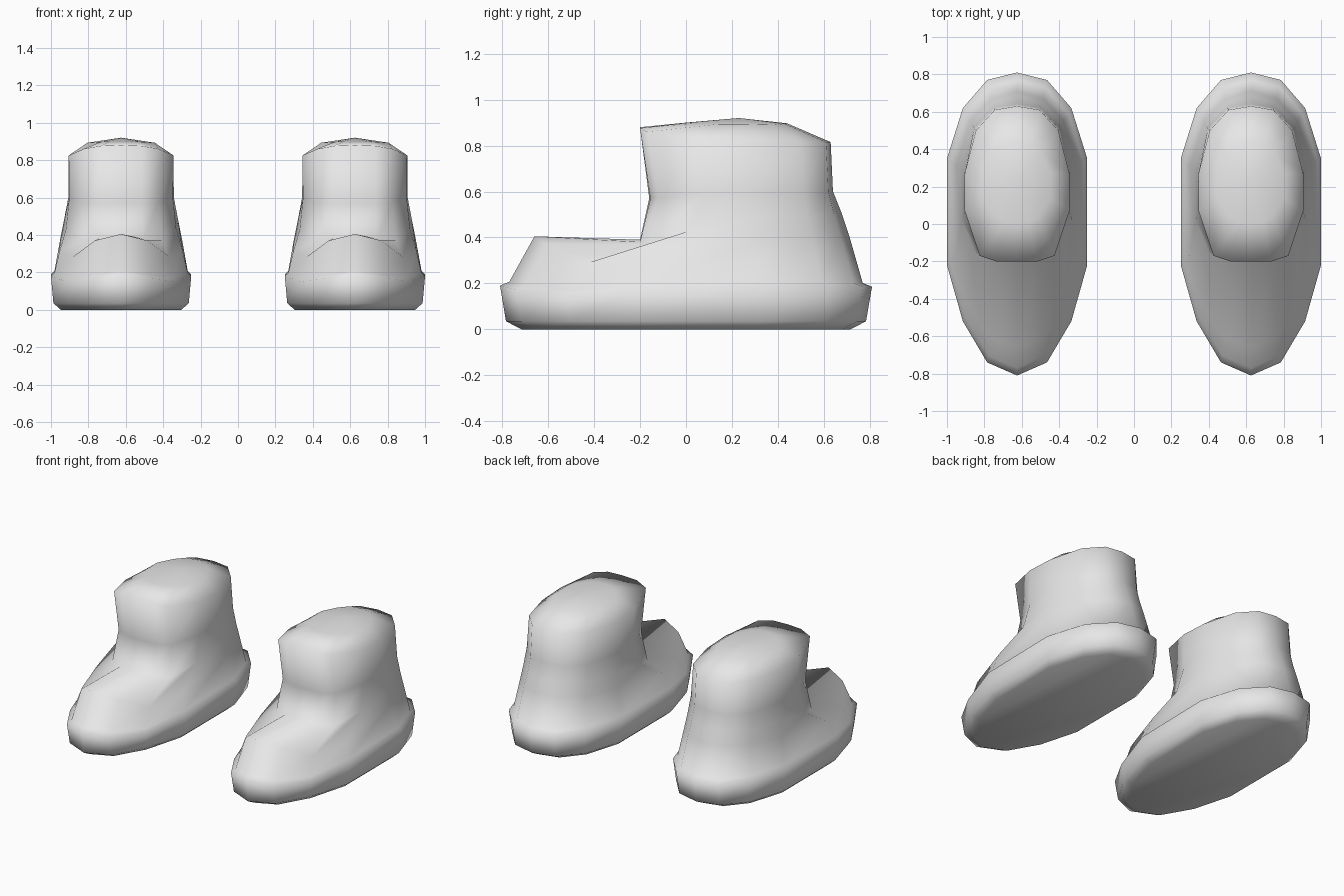
import bpy, bmesh

cube = bpy.data.objects.get("Cube")
if cube:
    bpy.data.objects.remove(cube, do_unlink=True)

grey = bpy.data.materials.new("light grey")
grey.use_nodes = True
grey.diffuse_color = (0.8, 0.8, 0.8, 1)
grey.node_tree.nodes["Principled BSDF"].inputs["Base Color"].default_value = (0.8, 0.8, 0.8, 1)

# Half outline of the sole, toe to heel
SOLE = [(0, -0.81), (0.16, -0.74), (0.29, -0.52), (0.375, -0.22),
        (0.375, 0.35), (0.29, 0.62), (0.16, 0.77), (0, 0.81)]
WELT_Z = [0.19, 0.17, 0.15, 0.18, 0.19, 0.19, 0.185, 0.185]


def sole_ring(sx, sy, zs):
    return [(x * sx, y * sy, z) for (x, y), z in zip(SOLE, zs)]


# Half cross-sections from the toe cap up to the rim, toe to heel
VAMP = [(0, -0.66, 0.405), (0.14, -0.61, 0.37), (0.255, -0.44, 0.285), (0.33, -0.17, 0.31),
        (0.325, 0.31, 0.38), (0.25, 0.55, 0.40), (0.14, 0.67, 0.41), (0, 0.71, 0.41)]
INSTEP = [(0, -0.2, 0.39), (0.12, -0.2, 0.38), (0.22, -0.16, 0.37), (0.295, 0.02, 0.43),
          (0.305, 0.3, 0.48), (0.24, 0.53, 0.49), (0.13, 0.645, 0.5), (0, 0.68, 0.5)]
ANKLE = [(0, -0.16, 0.57), (0.11, -0.155, 0.57), (0.2, -0.12, 0.575), (0.278, 0.07, 0.59),
         (0.282, 0.28, 0.6), (0.23, 0.51, 0.6), (0.125, 0.62, 0.6), (0, 0.64, 0.6)]
RIM = [(0, -0.2, 0.88), (0.11, -0.2, 0.876), (0.2, -0.17, 0.86), (0.28, 0.07, 0.825),
       (0.28, 0.27, 0.815), (0.22, 0.5, 0.815), (0.12, 0.61, 0.815), (0, 0.63, 0.815)]
DOME = [(0, 0.0, 0.9), (0.06, 0.01, 0.9), (0.11, 0.04, 0.897), (0.18, 0.14, 0.893),
        (0.18, 0.27, 0.893), (0.13, 0.38, 0.89), (0.07, 0.43, 0.895), (0, 0.44, 0.897)]

RINGS = [sole_ring(0.86, 0.885, [0.0] * 8),
         sole_ring(0.965, 0.968, [0.035] * 8),
         sole_ring(1, 1, WELT_Z),
         sole_ring(0.95, 0.95, [z + 0.017 for z in WELT_Z]),
         VAMP, INSTEP, ANKLE, RIM, DOME]


def make_boot(name, cx):
    bm = bmesh.new()
    loops = []
    for half in RINGS:
        # Complete each half section by mirroring it across the middle
        full = half + [(-x, y, z) for x, y, z in half[-2:0:-1]]
        loops.append([bm.verts.new(p) for p in full])
    n = len(loops[0])
    for low, high in zip(loops, loops[1:]):
        for i in range(n):
            j = (i + 1) % n
            bm.faces.new((low[i], low[j], high[j], high[i]))
    # Flat underside and domed top
    bm.faces.new(loops[0][::-1])
    peak = bm.verts.new((0, 0.23, 0.92))
    for i in range(n):
        bm.faces.new((loops[-1][i], loops[-1][(i + 1) % n], peak))
    bmesh.ops.recalc_face_normals(bm, faces=bm.faces)
    for f in bm.faces:
        f.smooth = True
    mesh = bpy.data.meshes.new(name)
    bm.to_mesh(mesh)
    bm.free()
    mesh.materials.append(grey)
    boot = bpy.data.objects.new(name, mesh)
    boot.location.x = cx
    bpy.context.collection.objects.link(boot)


for name, cx in (("left_boot", 0.625), ("right_boot", -0.625)):
    make_boot(name, cx)
